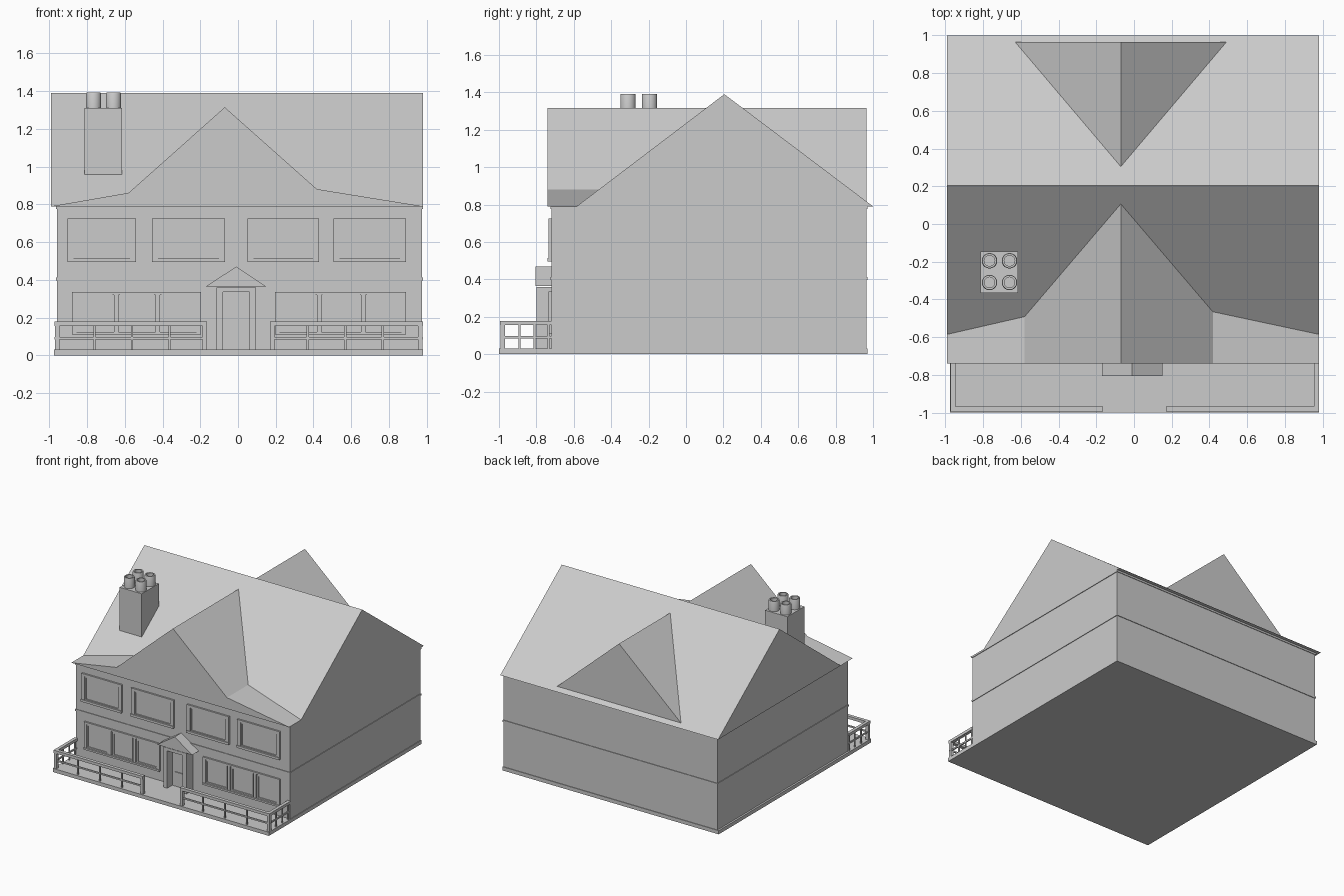
import bpy, bmesh, math

if "Cube" in bpy.data.objects:
    bpy.data.objects.remove(bpy.data.objects["Cube"])

def finish(name, bm):
    bmesh.ops.recalc_face_normals(bm, faces=bm.faces)
    me = bpy.data.meshes.new(name)
    bm.to_mesh(me)
    bm.free()
    ob = bpy.data.objects.new(name, me)
    bpy.context.collection.objects.link(ob)
    return ob

def add_box(bm, x0, x1, y0, y1, z0, z1):
    r = bmesh.ops.create_cube(bm, size=1)
    for v in r['verts']:
        v.co = ((x0 + x1) / 2 + v.co.x * (x1 - x0),
                (y0 + y1) / 2 + v.co.y * (y1 - y0),
                (z0 + z1) / 2 + v.co.z * (z1 - z0))

def boxes(name, items):
    bm = bmesh.new()
    for b in items:
        add_box(bm, *b)
    return finish(name, bm)

def prism(name, profile, a, b, axis):
    """Extrude a (horizontal, z) profile along x or y from a to b."""
    bm = bmesh.new()
    place = (lambda p, t: (t, p[0], p[1])) if axis == 'x' else (lambda p, t: (p[0], t, p[1]))
    ends = [[bm.verts.new(place(p, t)) for p in profile] for t in (a, b)]
    bm.faces.new(ends[0])
    bm.faces.new(ends[1])
    n = len(profile)
    for i in range(n):
        j = (i + 1) % n
        bm.faces.new((ends[0][i], ends[0][j], ends[1][j], ends[1][i]))
    return finish(name, bm)

def lathe(name, profile, cx, cy, steps=20):
    bm = bmesh.new()
    rings = [[bm.verts.new((cx + r * math.cos(2 * math.pi * k / steps),
                            cy + r * math.sin(2 * math.pi * k / steps), z))
              for k in range(steps)] for r, z in profile]
    for lo, hi in zip(rings, rings[1:]):
        for k in range(steps):
            m = (k + 1) % steps
            bm.faces.new((lo[k], lo[m], hi[m], hi[k]))
    bm.faces.new(rings[0])
    bm.faces.new(rings[-1])
    ob = finish(name, bm)
    for p in ob.data.polygons:
        p.use_smooth = len(p.vertices) == 4 and abs(p.normal.z) < 0.5
    return ob

# Base slab and two storeys
L, R, F, B = -0.96, 0.975, -0.72, 0.965
boxes("base_slab", [(-0.975, 0.98, -1.0, 0.97, 0, 0.03)])
boxes("lower_walls", [(L, R, F, B, 0.03, 0.40)])
boxes("upper_walls", [(L, R, F, B, 0.40, 0.79)])
boxes("floor_bands", [(L - 0.005, R + 0.005, F - 0.005, B + 0.005, z, z + 0.015)
                      for z in (0.397, 0.775)])

# Main roof, cross gable and shallow front roof
prism("main_roof", [(-0.585, 0.79), (0.205, 1.39), (1.0, 0.79)], -0.99, 0.98, 'x')
prism("cross_gable", [(-0.66, 0.79), (-0.07, 1.315), (0.52, 0.79)], -0.74, 0.965, 'y')
prism("shallow_front_roof", [(-0.99, 0.79), (-0.04, 0.955), (0.98, 0.79)], -0.74, 0.0, 'y')

# Chimney with four hollow pots
boxes("chimney_stack", [(-0.815, -0.615, -0.365, -0.145, 0.95, 1.31)])
for i, x in enumerate((-0.766, -0.66)):
    for j, y in enumerate((-0.31, -0.195)):
        lathe(f"chimney_pot_{i}{j}", [(0.041, 1.30), (0.041, 1.385), (0.038, 1.392),
                                      (0.028, 1.392), (0.028, 1.32)], x, y)

# Windows: frame, mullions and slim inner sash
def window(name, xs, z0, z1, w):
    y0, y1 = F - 0.014, F + 0.01
    x0, x1 = xs[0], xs[-1]
    parts = [(x0, x1, y0, y1, z1 - w * 0.6, z1), (x0, x1, y0 - 0.006, y1, z0, z0 + w * 0.6)]
    for k, x in enumerate(xs):
        a = x0 if k == 0 else x1 - w if k == len(xs) - 1 else x - w / 2
        parts.append((a, a + w, y0, y1, z0, z1))
    for a, b in zip(xs, xs[1:]):
        a, b = a + w * 0.8, b - w * 0.8
        s = 0.012
        parts += [(a, a + s, y0 + 0.007, y1, z0, z1), (b - s, b, y0 + 0.007, y1, z0, z1),
                  (a, b, y0 + 0.007, y1, z1 - 0.03, z1), (a, b, y0 + 0.007, y1, z0, z0 + 0.025)]
    boxes(name, parts)

for i, (a, b) in enumerate([(-0.905, -0.54), (-0.455, -0.07), (0.05, 0.43), (0.505, 0.89)]):
    window(f"upper_window_{i}", [a, b], 0.495, 0.725, 0.032)
window("lower_window_left", [-0.88, -0.645, -0.425, -0.195], 0.11, 0.335, 0.024)
window("lower_window_right", [0.195, 0.43, 0.665, 0.89], 0.11, 0.335, 0.024)

# Door and porch
boxes("porch_frame", [(-0.115, -0.08, -0.80, F, 0.03, 0.36), (0.06, 0.095, -0.80, F, 0.03, 0.36),
                      (-0.08, 0.06, -0.80, F, 0.335, 0.36)])
boxes("door", [(-0.08, 0.06, -0.735, F, 0.03, 0.335)])
boxes("door_panels", [(-0.06, 0.04, -0.742, F, 0.06, 0.15), (-0.06, 0.04, -0.742, F, 0.18, 0.31)])
prism("porch_roof", [(-0.17, 0.365), (-0.01, 0.47), (0.15, 0.365)], -0.805, F, 'y')

# Railings either side of the entrance
def railing(name, x_out, x_in):
    s = 1 if x_out > 0 else -1
    xo = x_out - s * 0.013
    lo, hi = min(x_out, x_in), max(x_out, x_in)
    parts = [(lo, hi, -0.995, -0.967, 0.155, 0.178), (lo, hi, -0.985, -0.975, 0.085, 0.097),
             (xo - 0.013, xo + 0.013, -0.995, F, 0.155, 0.178),
             (xo - 0.005, xo + 0.005, -0.98, F, 0.085, 0.097)]
    for x in (xo, x_in + s * 0.012):
        parts.append((x - 0.012, x + 0.012, -0.992, -0.968, 0.03, 0.156))
    for k in (1, 2, 3):
        x = xo + (x_in - xo) * k / 4
        parts.append((x - 0.006, x + 0.006, -0.986, -0.974, 0.03, 0.156))
    for y in (-0.89, -0.81, -0.735):
        parts.append((xo - 0.005, xo + 0.005, y - 0.005, y + 0.005, 0.03, 0.156))
    boxes(name, parts)

railing("railing_left", -0.972, -0.165)
railing("railing_right", 0.98, 0.17)
